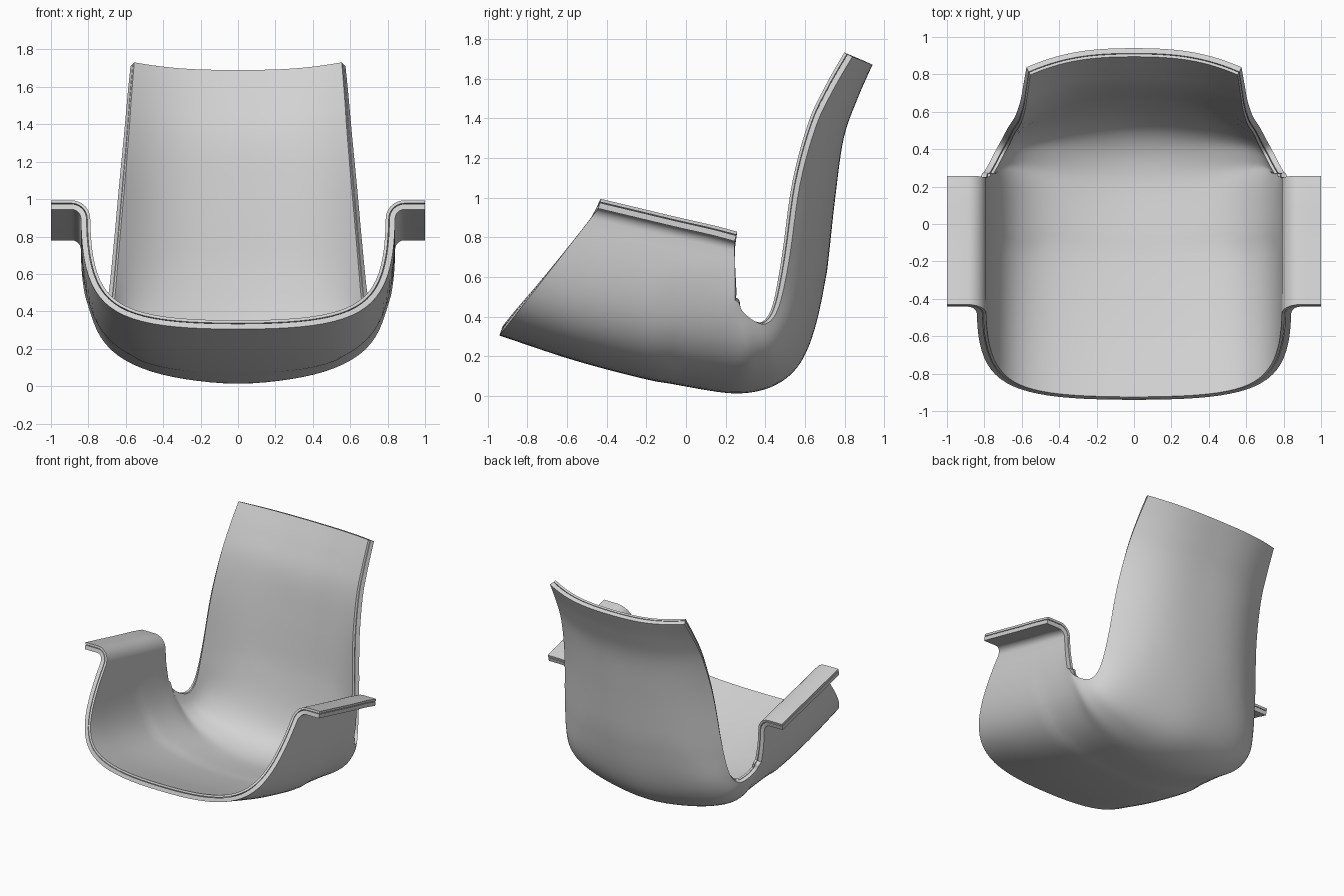
import bpy
import bmesh
import math
from mathutils import Vector

cube = bpy.data.objects.get("Cube")
if cube:
    bpy.data.objects.remove(cube, do_unlink=True)

grey = bpy.data.materials.new("plain_grey")
grey.use_nodes = True
grey.diffuse_color = (0.65, 0.65, 0.65, 1)
grey.node_tree.nodes["Principled BSDF"].inputs["Base Color"].default_value = (0.65, 0.65, 0.65, 1)

# Half ribs of the shell, front to top of back:
# centre (y, z), corner handle (x, y, z), side edge (x, y, z)
RIBS = [
    ((-.94, .305), (.83, -.94, .305), (.84, -.48, .895)),
    ((-.58, .185), (.84, -.56, .18), (.84, -.29, .852)),
    ((-.25, .096), (.84, -.2, .085), (.84, -.08, .804)),
    ((-.02, .047), (.84, .06, .05), (.84, .11, .763)),
    ((.11, .022), (.84, .265, .03), (.84, .245, .73)),    # rear end of arm
    ((.23, .002), (.765, .34, .06), (.798, .283, .43)),
    ((.35, .008), (.735, .41, .1), (.768, .338, .382)),
    ((.46, .045), (.705, .48, .14), (.737, .398, .363)),  # bottom of notch
    ((.565, .125), (.665, .54, .22), (.71, .447, .405)),
    ((.64, .28), (.6, .615, .34), (.69, .485, .51)),
    ((.7, .55), (.45, .695, .57), (.668, .525, .72)),
    ((.752, 1.0), (.4, .752, 1.0), (.636, .575, 1.07)),
    ((.795, 1.3), (.37, .8, 1.31), (.608, .655, 1.36)),
    ((.865, 1.5), (.35, .868, 1.5), (.592, .74, 1.54)),
    ((.94, 1.67), (.34, .94, 1.67), (.575, .838, 1.71)),
]
STEP = 5                # rows between ribs
HALF = 18               # columns from centre to the notch height
WALL, ARC = 5, 6        # columns in the arm wall and the bend above it
ARM_RIB = 4             # last rib that carries an arm
SPLIT = .84             # part of an arm rib that lies below the notch
BEND, ARM_TIP = .05, 1.0


def rib_points(n):
    """Half cross-section at rib n, with wall and flange on the arm ribs."""
    (cy, cz), k, e = RIBS[n]
    c, k, e = Vector((0, cy, cz)), Vector(k), Vector(e)
    # The front lip is squarer than the bowl behind it
    h1, h2 = c.lerp(k, max(.65, .82 - .05 * n)), e.lerp(k, .84)

    def curve(t):
        s = 1 - t
        return c * s**3 + h1 * (3 * s * s * t) + h2 * (3 * s * t * t) + e * t**3

    arm = n <= ARM_RIB
    reach = SPLIT if arm else 1
    pts = [curve(reach * i / HALF) for i in range(HALF + 1)]
    if arm:
        pts += [curve(SPLIT + (1 - SPLIT) * i / WALL) for i in range(1, WALL + 1)]
        slant = .76 * (1 - n / ARM_RIB)
        for i in range(1, ARC + 1):
            a = math.pi / 2 * i / ARC
            dz = BEND * math.sin(a)
            pts.append(e + Vector((BEND * (1 - math.cos(a)), slant * dz, dz)))
        bend_end = pts[-1]
        tip = Vector((ARM_TIP, bend_end.y, bend_end.z))
        pts += [bend_end.lerp(tip, .5), tip]
    return pts


def spline(points):
    """Smooth curve through the points, STEP samples for each gap."""
    ext = [points[0] * 2 - points[1], *points, points[-1] * 2 - points[-2]]
    out = []
    for p0, p1, p2, p3 in zip(ext, ext[1:], ext[2:], ext[3:]):
        m1, m2 = (p2 - p0) / 2, (p3 - p1) / 2
        for s in range(STEP):
            t = s / STEP
            out.append(p1 * (2 * t**3 - 3 * t**2 + 1) + m1 * (t**3 - 2 * t**2 + t)
                       + p2 * (3 * t**2 - 2 * t**3) + m2 * (t**3 - t**2))
    return out + [points[-1]]


SECTIONS = [rib_points(n) for n in range(len(RIBS))]
COLUMNS = [spline([s[i] for s in SECTIONS if i < len(s)])
           for i in range(len(SECTIONS[0]))]


def shell_layer(name, inset, thickness):
    """One layer of the shell, moved inward by inset and then thickened inward."""
    bm = bmesh.new()
    grid = {}
    for i, column in enumerate(COLUMNS):
        for j, p in enumerate(column):
            grid[i, j] = bm.verts.new(p)
            if i:
                grid[-i, j] = bm.verts.new((-p.x, p.y, p.z))
    for i, j in list(grid):
        corners = [(i, j), (i, j + 1), (i + 1, j + 1), (i + 1, j)]
        if all(q in grid for q in corners):
            bm.faces.new([grid[q] for q in corners])
    # Relax the bowl a little so that the corners under the notch blend softly
    inner = [v for v in bm.verts if not v.is_boundary and v.co.z < .6 and v.co.y > -.1]
    for _ in range(12):
        bmesh.ops.smooth_vert(bm, verts=inner, factor=.5,
                              use_axis_x=True, use_axis_y=True, use_axis_z=True)
    bm.normal_update()
    moves = [(v, v.normal * inset) for v in bm.verts]
    for v, d in moves:
        v.co -= d
    mesh = bpy.data.meshes.new(name)
    bm.to_mesh(mesh)
    bm.free()
    mesh.materials.append(grey)
    ob = bpy.data.objects.new(name, mesh)
    bpy.context.collection.objects.link(ob)
    bpy.ops.object.select_all(action='DESELECT')
    bpy.context.view_layer.objects.active = ob
    ob.select_set(True)
    solid = ob.modifiers.new("thickness", 'SOLIDIFY')
    solid.thickness = thickness
    solid.offset = -1
    bpy.ops.object.modifier_apply(modifier=solid.name)
    bpy.ops.object.shade_smooth_by_angle(angle=math.radians(40))


# Outer shell and the inner lining, with a thin seam between them
shell_layer("outer_shell", 0, .03)
shell_layer("inner_lining", .034, .016)
